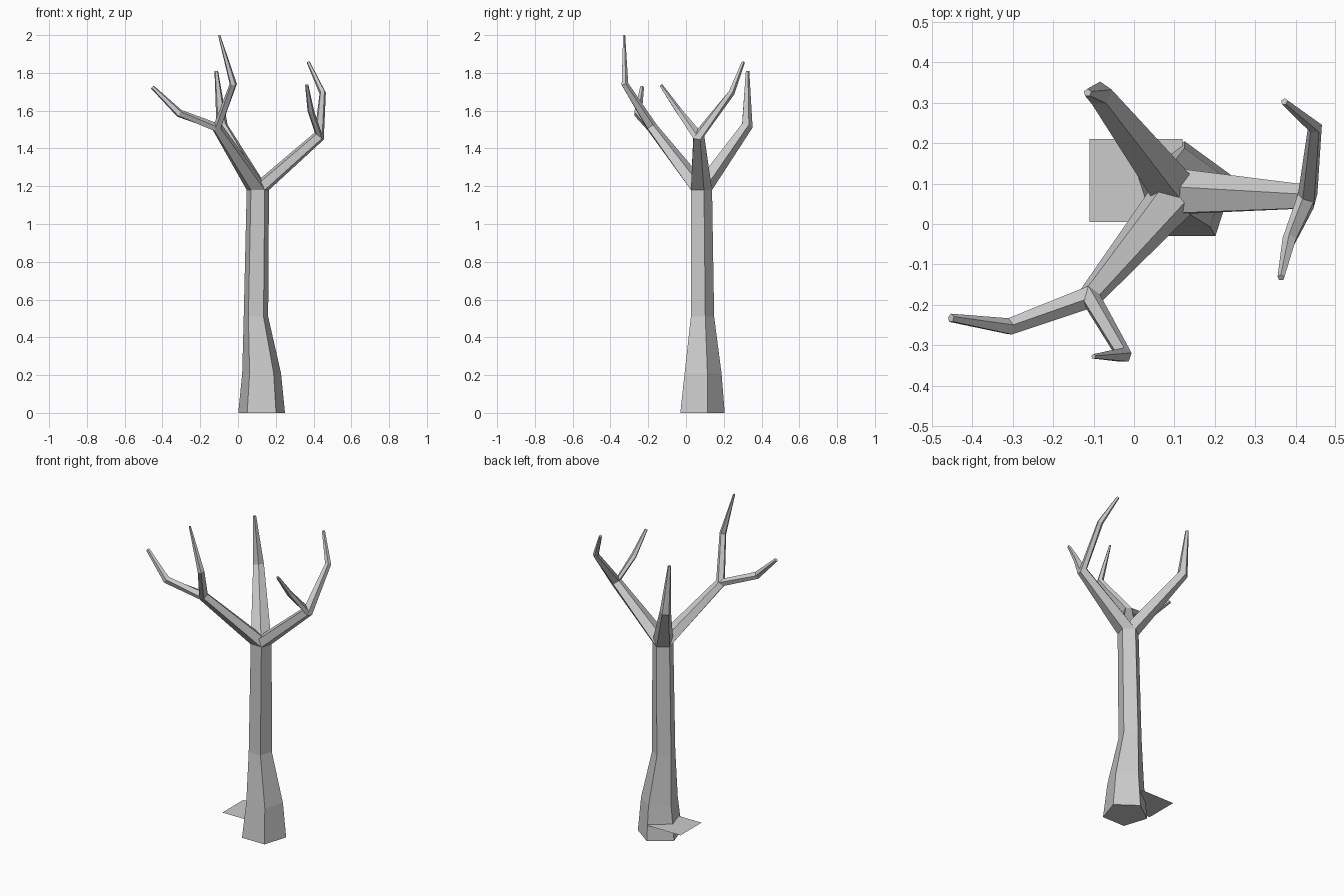
import bpy
import bmesh
import math
from mathutils import Vector

SIDES = 5
UP = Vector((0, 0, 1))

cube = bpy.data.objects.get("Cube")
if cube:
    bpy.data.objects.remove(cube, do_unlink=True)

bark = bpy.data.materials.new("grey_bark")
bark.use_nodes = True
GREY = (0.6, 0.6, 0.6, 1)
bark.diffuse_color = GREY
bark.node_tree.nodes["Principled BSDF"].inputs["Base Color"].default_value = GREY


def add_object(name, bm):
    bmesh.ops.recalc_face_normals(bm, faces=bm.faces)
    mesh = bpy.data.meshes.new(name)
    bm.to_mesh(mesh)
    bm.free()
    mesh.materials.append(bark)
    obj = bpy.data.objects.new(name, mesh)
    bpy.context.collection.objects.link(obj)


def limb(name, rings):
    """Loft five-sided rings, each given as (centre, radius, axis)."""
    bm = bmesh.new()
    loops = []
    for centre, radius, axis in rings:
        turn = UP.rotation_difference(Vector(axis))
        loop = []
        for i in range(SIDES):
            a = math.pi / 2 + math.tau * i / SIDES
            offset = Vector((math.cos(a), math.sin(a), 0)) * radius
            loop.append(bm.verts.new(Vector(centre) + turn @ offset))
        loops.append(loop)
    for low, high in zip(loops, loops[1:]):
        for i in range(SIDES):
            j = (i + 1) % SIDES
            bm.faces.new((low[i], low[j], high[j], high[i]))
    bm.faces.new(loops[0][::-1])
    bm.faces.new(loops[-1])
    add_object(name, bm)


def direction(a, b):
    return (Vector(b) - Vector(a)).normalized()


def bent_limb(name, start, kink, kink_radius, tip, tip_radius):
    """Limb from an existing ring through a kink to a thin tip."""
    first = direction(start[0], kink)
    last = direction(kink, tip)
    limb(name, [start, (kink, kink_radius, first + last), (tip, tip_radius, last)])


# Trunk, flared at the foot
crown = ((0.105, 0.076, 1.18), 0.062, UP)
limb("trunk", [
    ((0.125, 0.075, 0), 0.13, UP),
    ((0.125, 0.08, 0.21), 0.108, UP),
    ((0.095, 0.081, 0.51), 0.068, UP),
    crown,
])

# Main boughs that fork, and the twigs growing from each fork
forks = {
    "front": ((-0.11, -0.18, 1.51), 0.03, [
        ((-0.31, -0.255, 1.585), 0.022, (-0.453, -0.233, 1.725), 0.011),
        ((-0.025, -0.325, 1.74), 0.02, (-0.1, -0.328, 2.0), 0.006),
    ]),
    "left": ((0.43, 0.065, 1.465), 0.032, [
        ((0.448, 0.24, 1.695), 0.018, (0.372, 0.303, 1.857), 0.009),
        ((0.385, -0.04, 1.6), 0.018, (0.364, -0.133, 1.735), 0.009),
    ]),
}
for side, (end, radius, twigs) in forks.items():
    fork = (end, radius, direction(crown[0], end) + UP * 0.3)
    limb(side + "_bough", [crown, fork])
    for n, twig in enumerate(twigs, 1):
        bent_limb(f"{side}_twig_{n}", fork, *twig)

# Single bough at the back
bent_limb("back_bough", crown, (-0.085, 0.322, 1.52), 0.032, (-0.115, 0.325, 1.81), 0.01)

# Thin flat leaf of bark beside the foot
bm = bmesh.new()
corners = [(-0.11, 0.005), (0.12, 0.005), (0.12, 0.21), (-0.11, 0.21)]
bm.faces.new([bm.verts.new((x, y, 0.1)) for x, y in corners])
add_object("foot_plate", bm)
